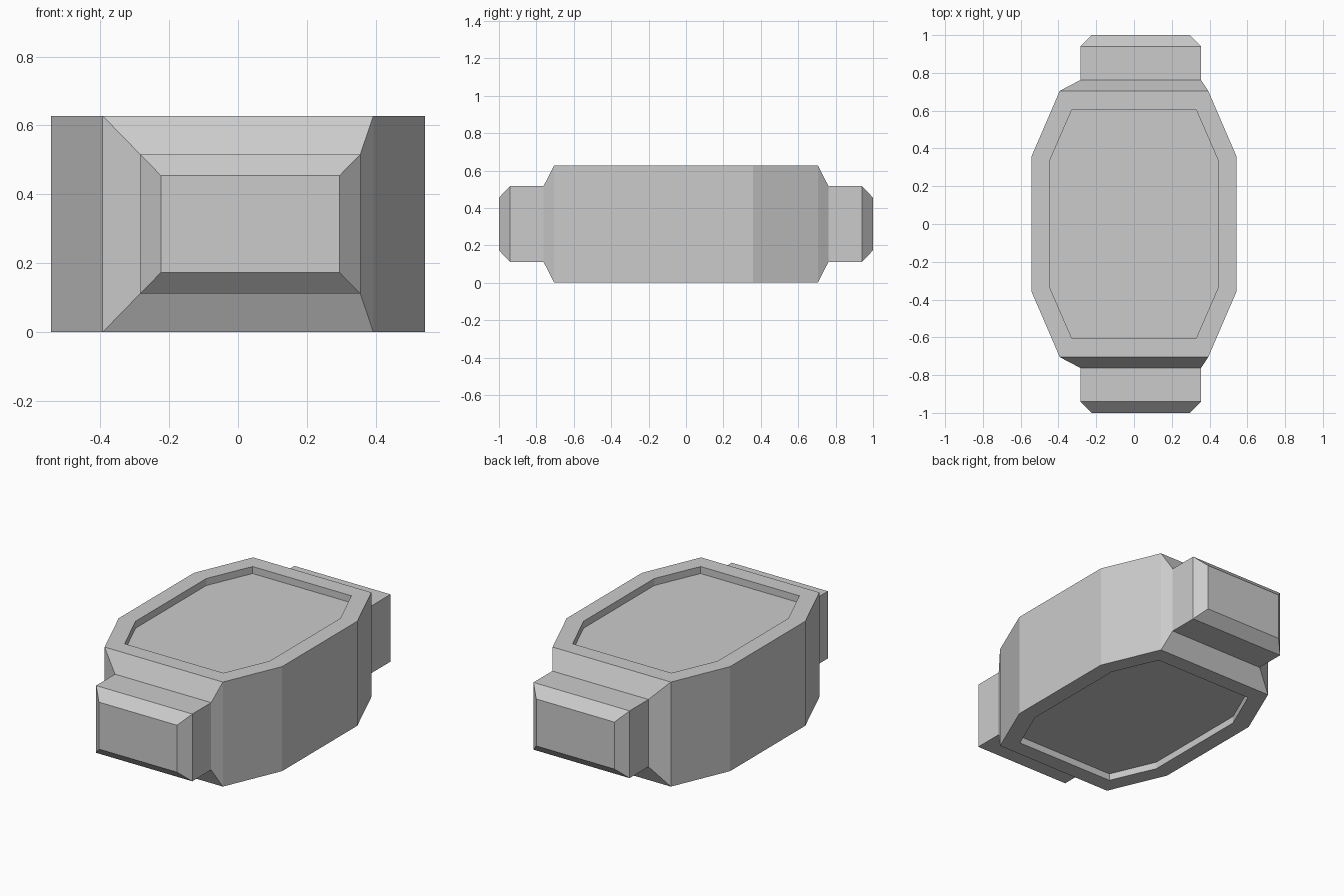
import bpy, bmesh

if "Cube" in bpy.data.objects:
    bpy.data.objects.remove(bpy.data.objects["Cube"])

H = 0.628          # body height
MID = H / 2
DEPTH = 0.042      # recess depth


def octagon(bm, xa, ya, xb, yb, z):
    """Ring of eight verts: end corners (xa, ya), side corners (xb, yb)."""
    pts = [(xa, -ya), (xb, -yb), (xb, yb), (xa, ya),
           (-xa, ya), (-xb, yb), (-xb, -yb), (-xa, -ya)]
    return [bm.verts.new((x, y, z)) for x, y in pts]


bm = bmesh.new()

# Octagonal body with a shallow recess above and below
outer = (0.393, 0.705, 0.543, 0.357)
inner = (0.328, 0.607, 0.446, 0.336)
levels = [(inner, DEPTH), (inner, 0), (outer, 0),
          (outer, H), (inner, H), (inner, H - DEPTH)]
rings = [octagon(bm, *shape, z) for shape, z in levels]
for a, b in zip(rings, rings[1:]):
    for i in range(8):
        j = (i + 1) % 8
        bm.faces.new((a[i], a[j], b[j], b[i]))
bm.faces.new(rings[0][::-1])
bm.faces.new(rings[-1])
bm.normal_update()

# Stepped, slightly off-centre lugs grown from both end faces
# (y, left x, right x, half height)
steps = [(0.762, -0.284, 0.355, 0.202),
         (0.941, -0.284, 0.355, 0.202),
         (1.000, -0.224, 0.295, 0.141)]
ends = [f for f in bm.faces
        if abs(f.normal.y) > 0.99 and abs(f.calc_center_median().y) > 0.7]
for y, left, right, half in steps:
    ends = bmesh.ops.extrude_discrete_faces(bm, faces=ends)["faces"]
    for f in ends:
        for v in f.verts:
            v.co = (right if v.co.x > 0.03 else left,
                    y if v.co.y > 0 else -y,
                    MID + (half if v.co.z > MID else -half))

bmesh.ops.recalc_face_normals(bm, faces=bm.faces)
mesh = bpy.data.meshes.new("octagonal_housing")
bm.to_mesh(mesh)
bm.free()
obj = bpy.data.objects.new("octagonal_housing", mesh)
bpy.context.collection.objects.link(obj)
